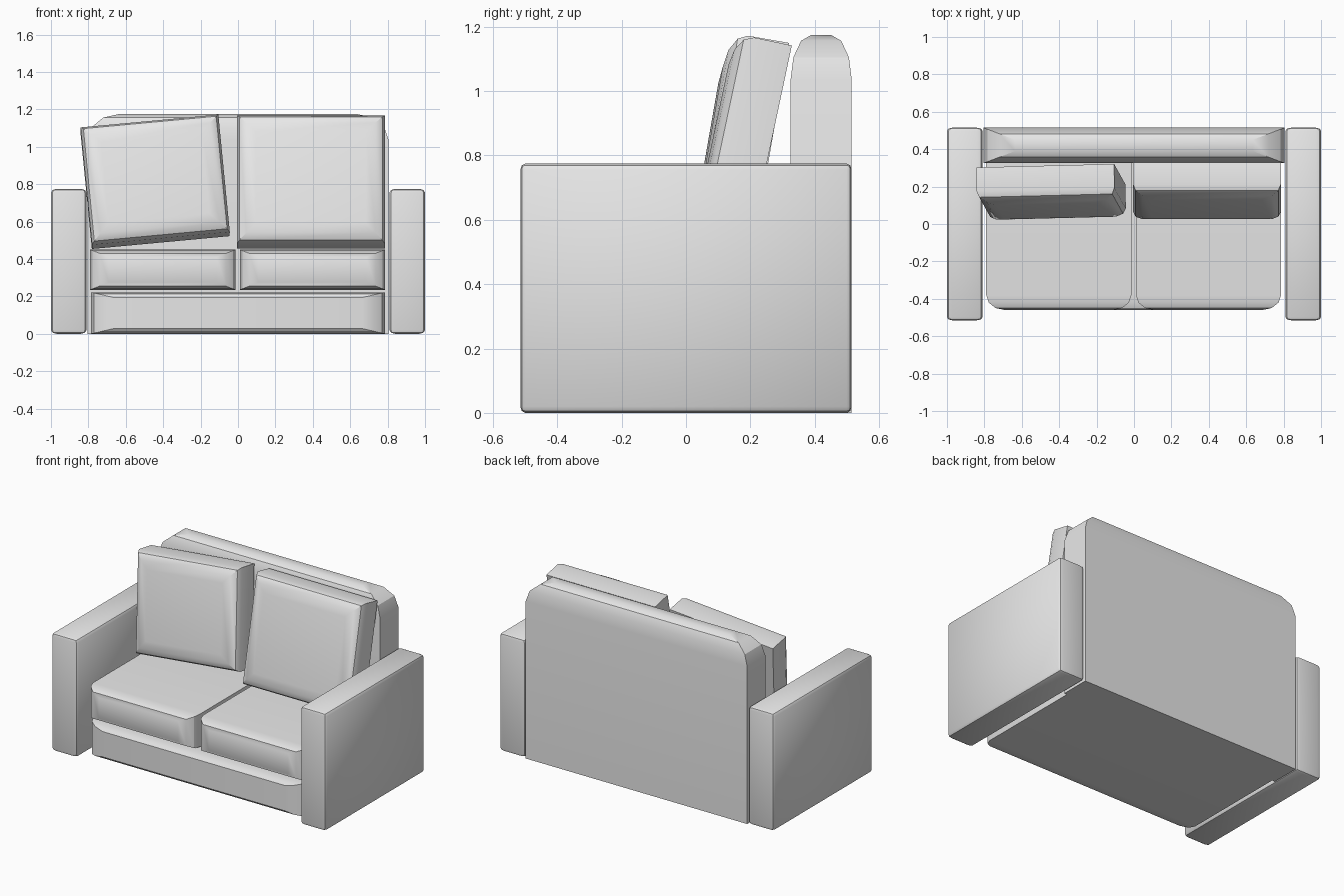
import bpy, bmesh
from math import radians
from mathutils import Vector, Matrix

cube = bpy.data.objects.get("Cube")
if cube:
    bpy.data.objects.remove(cube, do_unlink=True)

# single upholstery colour
fabric = bpy.data.materials.new("light grey fabric")
fabric.use_nodes = True
GREY = (0.8, 0.8, 0.8, 1)
fabric.diffuse_color = GREY
fabric.node_tree.nodes["Principled BSDF"].inputs["Base Color"].default_value = GREY


def padded_box(name, lo, hi, rounding, facing=None, segments=3):
    """Box rounded around the face pointing along 'facing' (or on every edge);
    rounding gives the radius along x, y and z."""
    lo, hi, rounding = Vector(lo), Vector(hi), Vector(rounding)
    size, centre = hi - lo, (lo + hi) / 2
    bm = bmesh.new()
    bmesh.ops.create_cube(bm, size=1)
    bmesh.ops.scale(bm, verts=bm.verts, vec=[s / r for s, r in zip(size, rounding)])
    bm.normal_update()
    edges = list(bm.edges)
    if facing:
        front = max(bm.faces, key=lambda f: f.normal.dot(Vector(facing)))
        edges = list(front.edges)
    bmesh.ops.bevel(bm, geom=edges, offset=1, offset_type='OFFSET', segments=segments,
                    profile=0.5, affect='EDGES', clamp_overlap=False)
    bmesh.ops.scale(bm, verts=bm.verts, vec=rounding)
    mesh = bpy.data.meshes.new(name)
    bm.to_mesh(mesh)
    bm.free()
    mesh.materials.append(fabric)
    obj = bpy.data.objects.new(name, mesh)
    bpy.context.collection.objects.link(obj)
    obj.location = centre
    bpy.ops.object.select_all(action='DESELECT')
    obj.select_set(True)
    bpy.context.view_layer.objects.active = obj
    bpy.ops.object.shade_smooth_by_angle(angle=radians(32))
    return obj


FRONT, UP = (0, -1, 0), (0, 0, 1)

# arms
for side, x in (("right", -0.905), ("left", 0.905)):
    padded_box(side + "_arm", (x - 0.095, -0.515, 0), (x + 0.095, 0.515, 0.775),
               (0.03, 0.016, 0.02), segments=2)

# backrest and base
padded_box("backrest", (-0.805, 0.325, 0), (0.805, 0.515, 1.175), (0.17, 0.065, 0.14), UP)
padded_box("base", (-0.785, -0.46, 0), (0.785, 0.325, 0.222), (0.12, 0.08, 0.028), FRONT)

# seat cushions
for side, x in (("right", -0.402), ("left", 0.398)):
    padded_box(side + "_seat_cushion", (x - 0.388, -0.46, 0.235), (x + 0.388, 0.33, 0.45),
               (0.1, 0.08, 0.04), FRONT)


# loose back pillows leaning on the backrest
def pillow(name, size, centre, lean, roll, yaw):
    half = Vector(size) / 2
    obj = padded_box(name, -half, half, (0.1, 0.06, 0.1), FRONT)
    obj.matrix_world = (Matrix.Translation(centre) @ Matrix.Rotation(radians(yaw), 4, 'Z')
                        @ Matrix.Rotation(radians(-lean), 4, 'X')
                        @ Matrix.Rotation(radians(-roll), 4, 'Y'))


pillow("left_back_pillow", (0.79, 0.18, 0.7), (0.39, 0.168, 0.818), 12, 0, 0)
pillow("right_back_pillow", (0.74, 0.19, 0.64), (-0.443, 0.163, 0.818), 10, 5.4, 0.5)
